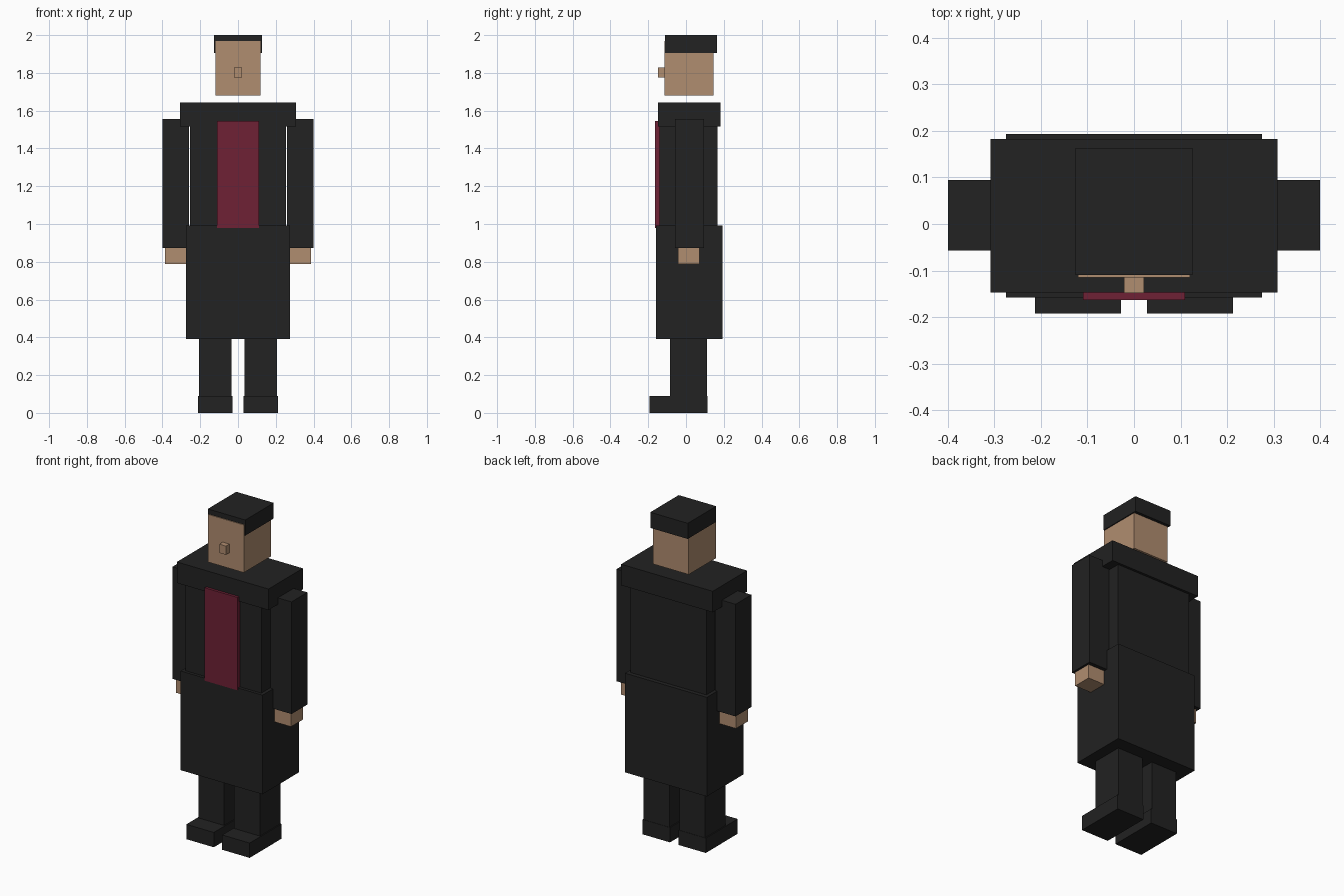
import bpy
import bmesh

if "Cube" in bpy.data.objects:
    bpy.data.objects.remove(bpy.data.objects["Cube"])


def material(name, rgb):
    m = bpy.data.materials.new(name)
    m.diffuse_color = (*rgb, 1)
    m.use_nodes = True
    m.node_tree.nodes["Principled BSDF"].inputs["Base Color"].default_value = m.diffuse_color
    return m


BLACK = material("black cloth", (0.016, 0.016, 0.016))
SKIN = material("skin", (0.434, 0.266, 0.162))
RED = material("wine red", (0.156, 0.015, 0.036))


def box(name, x, y, z, mat):
    """Flat-sided block spanning the given x, y and z ranges."""
    bm = bmesh.new()
    bmesh.ops.create_cube(bm, size=1)
    for v in bm.verts:
        v.co = [r[0] if c < 0 else r[1] for c, r in zip(v.co, (x, y, z))]
    mesh = bpy.data.meshes.new(name)
    bm.to_mesh(mesh)
    bm.free()
    mesh.materials.append(mat)
    obj = bpy.data.objects.new(name, mesh)
    bpy.context.collection.objects.link(obj)
    return obj


def pair(name, x, y, z, mat):
    """The same block on both sides of the body."""
    box("left_" + name, x, y, z, mat)
    box("right_" + name, (-x[1], -x[0]), y, z, mat)


# Head
box("head", (-0.12, 0.12), (-0.115, 0.145), (1.68, 1.97), SKIN)
box("hair", (-0.126, 0.126), (-0.11, 0.163), (1.905, 2.0), BLACK)
box("nose", (-0.022, 0.022), (-0.148, -0.11), (1.775, 1.828), SKIN)

# Body and coat
box("shoulders", (-0.308, 0.308), (-0.147, 0.183), (1.515, 1.643), BLACK)
box("torso", (-0.255, 0.255), (-0.14, 0.168), (0.98, 1.55), BLACK)
box("shirt_panel", (-0.11, 0.11), (-0.163, -0.135), (0.98, 1.545), RED)
box("coat_skirt", (-0.275, 0.275), (-0.158, 0.193), (0.39, 0.993), BLACK)

# Arms
pair("sleeve", (0.26, 0.40), (-0.057, 0.095), (0.873, 1.555), BLACK)
pair("hand", (0.273, 0.387), (-0.043, 0.072), (0.787, 0.88), SKIN)

# Legs
pair("leg", (0.034, 0.207), (-0.085, 0.112), (0.01, 0.40), BLACK)
pair("shoe", (0.028, 0.213), (-0.192, 0.114), (0.0, 0.09), BLACK)
